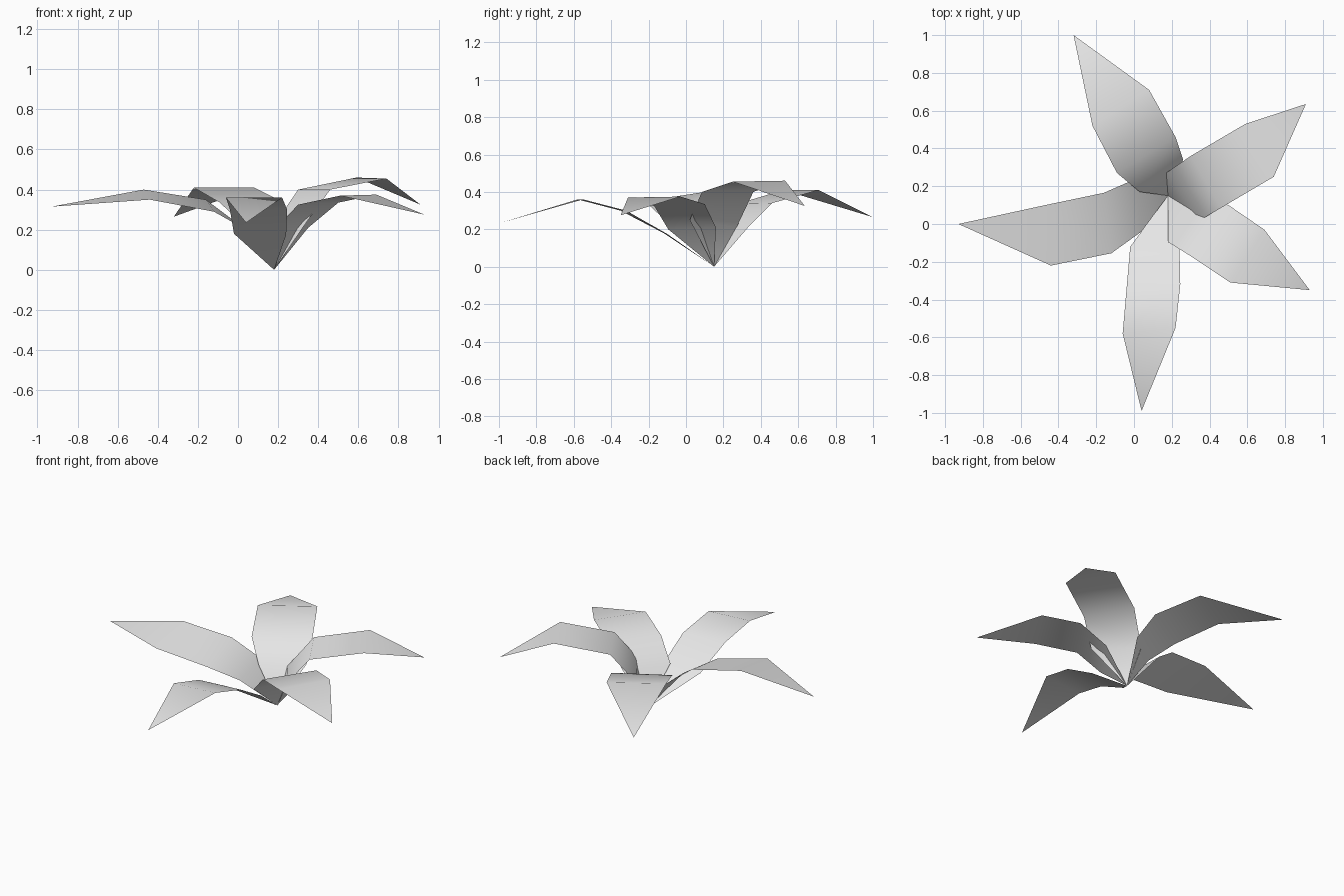
import bpy
import bmesh
from mathutils import Vector

# Remove the default cube only
cube = bpy.data.objects.get("Cube")
if cube:
    bpy.data.objects.remove(cube, do_unlink=True)

# Single pale grey colour
COLOUR = (0.8, 0.8, 0.8, 1.0)
leaf_grey = bpy.data.materials.new("leaf_grey")
leaf_grey.use_nodes = True
leaf_grey.diffuse_color = COLOUR
shader = leaf_grey.node_tree.nodes["Principled BSDF"]
shader.inputs["Base Color"].default_value = COLOUR
shader.inputs["Roughness"].default_value = 0.7

# All leaves grow out of this shared point on the ground
ROOT = Vector((.18, .15, 0))


def make_leaf(name, left_edge, right_edge, tip):
    """Thin arched blade: root point, widening cross rows, pointed tip.

    The edges run from root to tip; left and right are as seen from
    above when looking outward along the blade."""
    mesh_builder = bmesh.new()
    add_vertex = mesh_builder.verts.new
    root_vertex = add_vertex(ROOT)
    rows = [(add_vertex(left), add_vertex(right))
            for left, right in zip(left_edge, right_edge)]
    tip_vertex = add_vertex(tip)

    # Root triangle, quads between the rows, tip triangle
    first_left, first_right = rows[0]
    last_left, last_right = rows[-1]
    mesh_builder.faces.new((root_vertex, first_right, first_left))
    for (left, right), (next_left, next_right) in zip(rows, rows[1:]):
        mesh_builder.faces.new((left, right, next_right, next_left))
    mesh_builder.faces.new((last_left, last_right, tip_vertex))
    for face in mesh_builder.faces:
        face.smooth = True

    mesh = bpy.data.meshes.new(name)
    mesh_builder.to_mesh(mesh)
    mesh_builder.free()
    mesh.materials.append(leaf_grey)
    leaf = bpy.data.objects.new(name, mesh)
    bpy.context.collection.objects.link(leaf)
    return leaf


# Five leaves spread around the root
make_leaf(
    "front_leaf",
    left_edge=[(.24, -.1, .175), (.245, -.32, .3), (.22, -.55, .36)],
    right_edge=[(-.02, -.12, .18), (-.04, -.35, .3), (-.06, -.58, .36)],
    tip=(.04, -.99, .235),
)
make_leaf(
    "front_left_leaf",
    left_edge=[(.35, .16, .21), (.5, .1, .335), (.69, -.03, .375)],
    right_edge=[(.18, -.095, .2), (.3, -.17, .325), (.51, -.31, .37)],
    tip=(.93, -.35, .275),
)
make_leaf(
    "back_left_leaf",
    left_edge=[(.17, .27, .21), (.3, .36, .4), (.59, .53, .46)],
    right_edge=[(.35, .02, .25), (.46, .085, .4), (.74, .25, .455)],
    tip=(.91, .635, .325),
)
make_leaf(
    "back_leaf",
    left_edge=[(.03, .17, .22), (-.09, .27, .335), (-.22, .52, .41)],
    right_edge=[(.26, .34, .22), (.22, .46, .34), (.08, .71, .41)],
    tip=(-.32, 1, .265),
)
make_leaf(
    "right_leaf",
    left_edge=[(.04, -.04, .2), (-.12, -.155, .29), (-.44, -.22, .35)],
    right_edge=[(0, .235, .23), (-.16, .165, .35), (-.47, .1, .4)],
    tip=(-.93, 0, .315),
)
